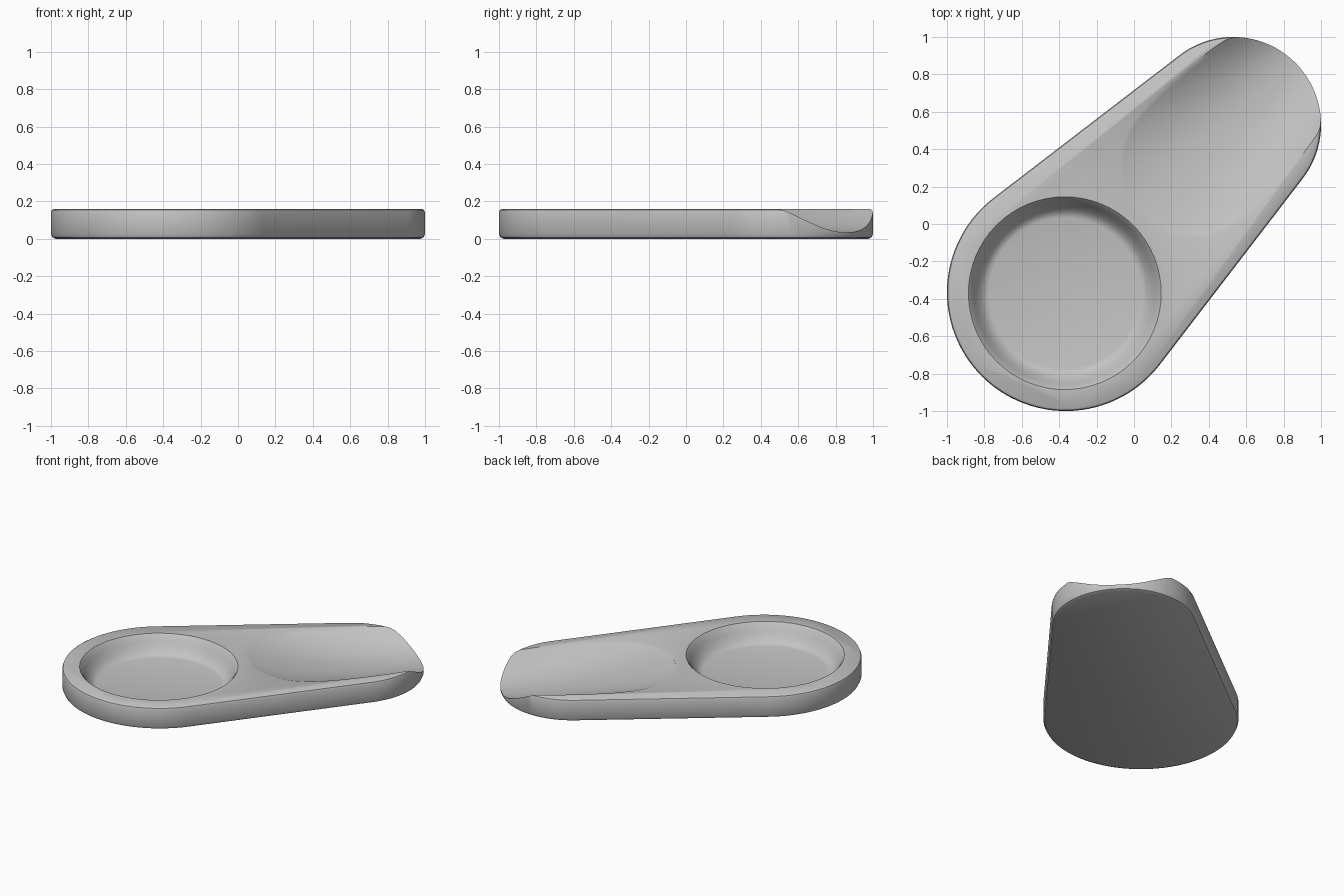
import bpy, bmesh, math
from mathutils import Matrix, Vector

if "Cube" in bpy.data.objects:
    bpy.data.objects.remove(bpy.data.objects["Cube"], do_unlink=True)

TOP = 0.16
BIG, SMALL = (-0.365, 0.635), (0.53, 0.47)   # diagonal centre position, radius
DIAGONAL = Matrix.Rotation(math.radians(45), 4, 'Z')

grey = bpy.data.materials.new("light grey")
grey.use_nodes = True
colour = (0.55, 0.55, 0.55, 1)
grey.diffuse_color = colour
grey.node_tree.nodes["Principled BSDF"].inputs["Base Color"].default_value = colour


def loft(name, rings):
    """Skin a list of equal closed rings and cap both ends."""
    bm = bmesh.new()
    loops = [[bm.verts.new(p) for p in ring] for ring in rings]
    count = len(rings[0])
    for a, b in zip(loops, loops[1:]):
        for i in range(count):
            j = (i + 1) % count
            bm.faces.new((a[i], a[j], b[j], b[i]))
    bm.faces.new(loops[0])
    bm.faces.new(loops[-1])
    bmesh.ops.recalc_face_normals(bm, faces=bm.faces)
    mesh = bpy.data.meshes.new(name)
    bm.to_mesh(mesh)
    bm.free()
    mesh.materials.append(grey)
    obj = bpy.data.objects.new(name, mesh)
    bpy.context.collection.objects.link(obj)
    return obj


def arc(centre, radius, start, end, z, steps):
    """Points on a horizontal arc, angles in radians."""
    angles = [start + (end - start) * i / steps for i in range(steps + 1)]
    return [Vector((centre + radius * math.cos(t), centre + radius * math.sin(t), z))
            for t in angles]


def outline(inset, z):
    """Two circles joined by their common tangents."""
    lean = math.acos((BIG[1] - SMALL[1]) / ((SMALL[0] - BIG[0]) * math.sqrt(2)))
    axis = math.pi / 4
    return (arc(SMALL[0], SMALL[1] - inset, axis - lean, axis + lean, z, 40)
            + arc(BIG[0], BIG[1] - inset, axis + lean, axis + 2 * math.pi - lean, z, 56))


# Tapered tray body with softened edges
tray = loft("tray", [outline(i, z) for i, z in (
    (0.025, 0), (0.008, 0.008), (0, 0.025), (0, 0.14), (0.005, 0.153), (0.016, TOP))])

# Round dish cutter with a flat floor and a flared wall
dish = loft("dish_cutter", [arc(-0.37, r, 0, math.tau * 63 / 64, z, 63) for r, z in (
    (0.405, 0.034), (0.425, 0.039), (0.445, 0.055), (0.465, 0.08),
    (0.485, 0.113), (0.502, 0.145), (0.52, 0.165), (0.53, 0.3))])


# Scoop cutter: a widening hollow that runs out through the small end
def scoop_ring(t):
    along = 0.07 + 1.33 * t
    width = 0.405 * (1 - abs(1 - t / 0.36) ** 2.6) ** 0.5 if t < 0.36 \
        else 0.405 - 0.29 * (t - 0.36) ** 1.7
    depth = 0.126 * (1 - (1 - min(t / 0.8, 1)) ** 2.2)
    sides = [i / 16 for i in range(-16, 17)]
    ring = [Vector((along, width * u, TOP - depth * (1 - abs(u) ** 2.3))) for u in sides]
    ring += [Vector((along, width, 0.3)), Vector((along, -width, 0.3))]
    return [DIAGONAL @ p for p in ring]


scoop = loft("scoop_cutter", [scoop_ring(0.004 + 0.996 * (i / 40) ** 1.6) for i in range(41)])

# Carve both hollows
bpy.context.view_layer.objects.active = tray
tray.select_set(True)
for cutter in (dish, scoop):
    cut = tray.modifiers.new(cutter.name, 'BOOLEAN')
    cut.operation = 'DIFFERENCE'
    cut.solver = 'EXACT'
    cut.object = cutter
    bpy.ops.object.modifier_apply(modifier=cut.name)
    bpy.data.objects.remove(cutter, do_unlink=True)
bpy.ops.object.shade_smooth_by_angle(angle=math.radians(35))
